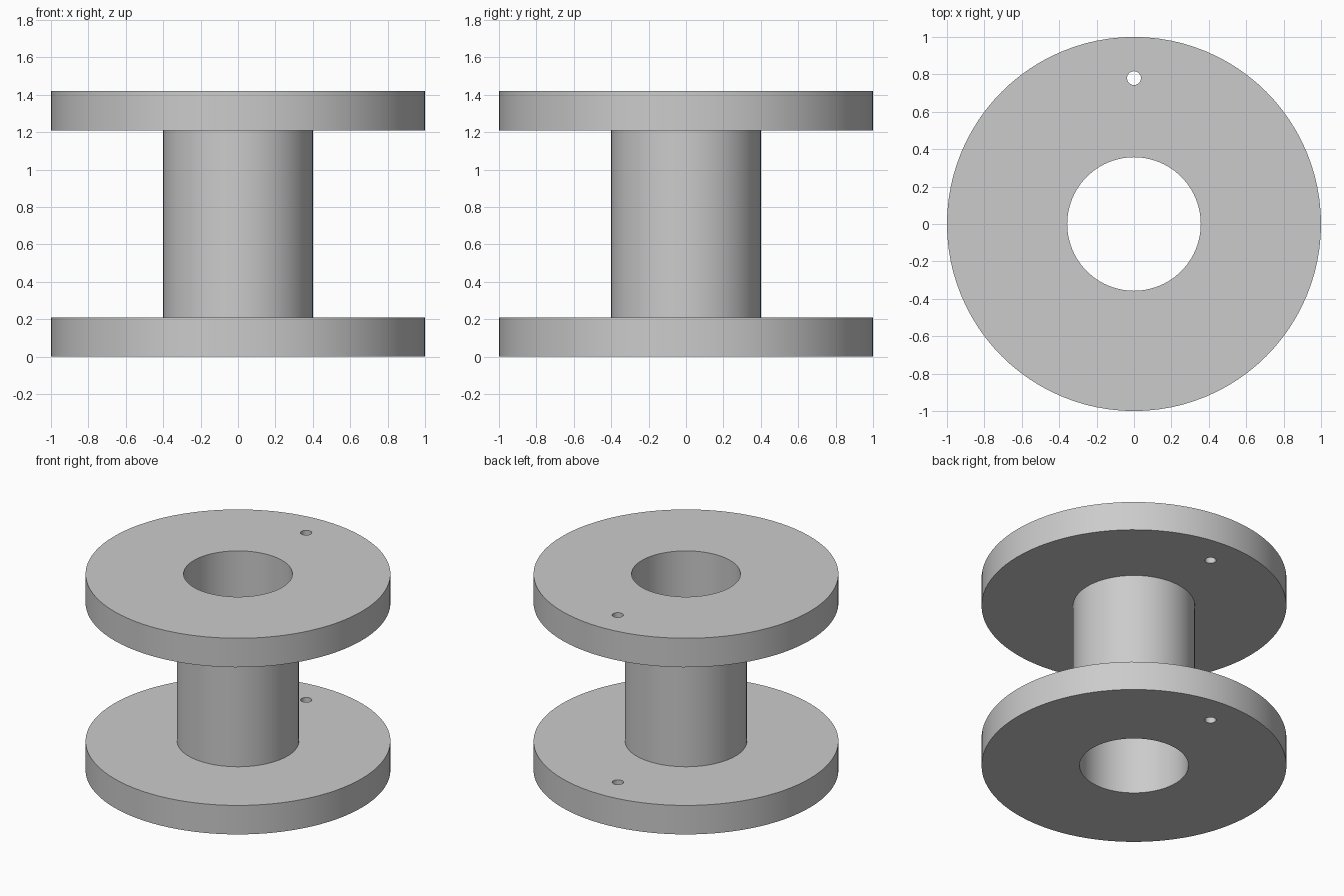
import bpy
import bmesh
import math
from mathutils import Matrix, Vector

cube = bpy.data.objects.get("Cube")
if cube:
    bpy.data.objects.remove(cube, do_unlink=True)

FLANGE_R, CORE_R, BORE_R = 1.0, 0.4, 0.357
HEIGHT, FLANGE_H = 1.42, 0.21
HOLE_R, HOLE_Y = 0.037, 0.78
SEGMENTS = 96

grey = bpy.data.materials.new("grey plastic")
grey.use_nodes = True
colour = (0.6, 0.6, 0.6, 1)
grey.diffuse_color = colour
grey.node_tree.nodes["Principled BSDF"].inputs["Base Color"].default_value = colour


def add_object(name, bm):
    mesh = bpy.data.meshes.new(name)
    bm.to_mesh(mesh)
    bm.free()
    mesh.materials.append(grey)
    obj = bpy.data.objects.new(name, mesh)
    bpy.context.collection.objects.link(obj)
    return obj


# Spool: one closed profile turned around z, giving flanges, core and open bore
profile = [
    (BORE_R, 0), (FLANGE_R, 0), (FLANGE_R, FLANGE_H), (CORE_R, FLANGE_H),
    (CORE_R, HEIGHT - FLANGE_H), (FLANGE_R, HEIGHT - FLANGE_H),
    (FLANGE_R, HEIGHT), (BORE_R, HEIGHT),
]
bm = bmesh.new()
verts = [bm.verts.new((r, 0, z)) for r, z in profile]
edges = [bm.edges.new((a, b)) for a, b in zip(verts, verts[1:] + verts[:1])]
bmesh.ops.spin(bm, geom=verts + edges, cent=(0, 0, 0), axis=(0, 0, 1),
               angle=math.tau, steps=SEGMENTS, use_merge=True)
bmesh.ops.remove_doubles(bm, verts=bm.verts, dist=0.0001)
bmesh.ops.recalc_face_normals(bm, faces=bm.faces)
spool = add_object("spool", bm)

# Thread hole drilled through both flanges at the back
bm = bmesh.new()
bmesh.ops.create_cone(bm, cap_ends=True, segments=32, radius1=HOLE_R,
                      radius2=HOLE_R, depth=HEIGHT * 2,
                      matrix=Matrix.Translation(Vector((0, HOLE_Y, HEIGHT / 2))))
drill = add_object("thread_hole_cutter", bm)
drill.hide_render = True

cut = spool.modifiers.new("thread holes", 'BOOLEAN')
cut.operation = 'DIFFERENCE'
cut.solver = 'EXACT'
cut.object = drill

bpy.ops.object.select_all(action='DESELECT')
spool.select_set(True)
bpy.context.view_layer.objects.active = spool
bpy.ops.object.modifier_apply(modifier=cut.name)
bpy.data.objects.remove(drill, do_unlink=True)

# Smooth round walls with crisp rims
bpy.ops.object.shade_smooth_by_angle(angle=math.radians(30))
